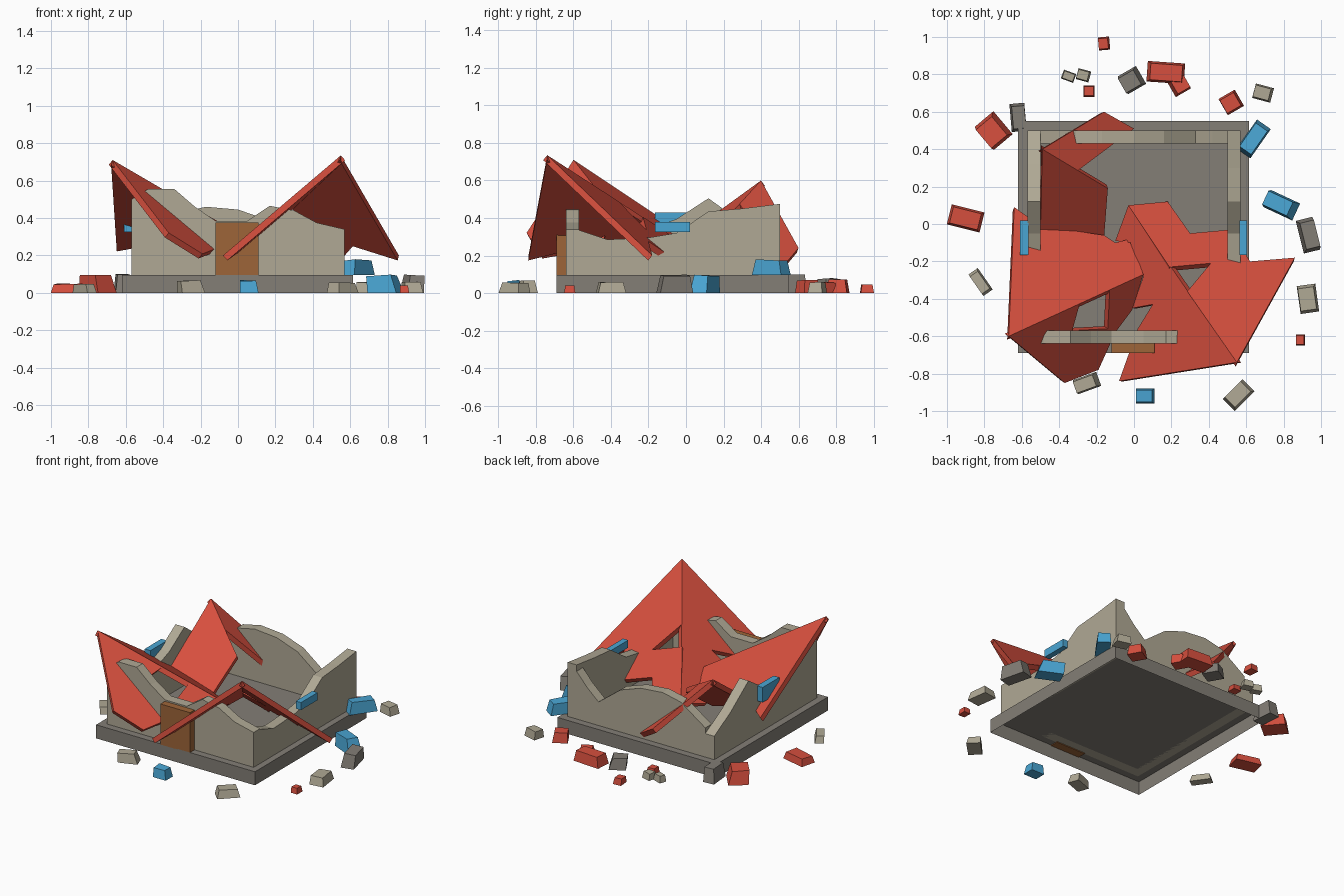
import bpy, bmesh, math, random
from mathutils import Vector, Matrix

random.seed(4)
if "Cube" in bpy.data.objects:
    bpy.data.objects.remove(bpy.data.objects["Cube"], do_unlink=True)


def material(name, *rgb):
    """Flat material from 8-bit display values, stored as linear."""
    colour = [((c / 255 + 0.055) / 1.055) ** 2.4 for c in rgb] + [1]
    mat = bpy.data.materials.new(name)
    mat.use_nodes = True
    mat.diffuse_color = colour
    mat.node_tree.nodes["Principled BSDF"].inputs["Base Color"].default_value = colour
    return mat


RED = material("roof red", 214, 79, 62)
PLASTER = material("plaster beige", 176, 169, 149)
STONE = material("stone grey", 131, 126, 118)
GLASS = material("window blue", 74, 166, 212)
WOOD = material("door brown", 158, 101, 56)


def finish(name, bm, mat):
    bmesh.ops.recalc_face_normals(bm, faces=bm.faces)
    mesh = bpy.data.meshes.new(name)
    bm.to_mesh(mesh)
    bm.free()
    mesh.materials.append(mat)
    obj = bpy.data.objects.new(name, mesh)
    bpy.context.collection.objects.link(obj)
    return obj


def prism(name, outline, offset, mat):
    """Solid swept from a flat outline along an offset vector."""
    bm = bmesh.new()
    near = [bm.verts.new(p) for p in outline]
    far = [bm.verts.new(Vector(p) + Vector(offset)) for p in outline]
    bm.faces.new(near)
    bm.faces.new(far[::-1])
    for i in range(len(near)):
        bm.faces.new((near[i - 1], near[i], far[i], far[i - 1]))
    return finish(name, bm, mat)


def box(name, xs, ys, zs, mat):
    outline = [(xs[0], ys[0], zs[0]), (xs[1], ys[0], zs[0]),
               (xs[1], ys[1], zs[0]), (xs[0], ys[1], zs[0])]
    return prism(name, outline, (0, 0, zs[1] - zs[0]), mat)


def wall(name, axis, start, profile):
    """Broken wall: a ragged top edge running along x or y."""
    a, b = profile[0][0], profile[-1][0]
    points = [(a, FLOOR)] + profile + [(b, FLOOR)]
    if axis == "x":
        return prism(name, [(u, start, z) for u, z in points], (0, THICK, 0), PLASTER)
    return prism(name, [(start, u, z) for u, z in points], (THICK, 0, 0), PLASTER)


def roof_panel(name, anchors, outline):
    """Torn slab lying in the plane of three anchors, outlined in plan."""
    p, q, r = map(Vector, anchors)
    n = (q - p).cross(r - p).normalized()
    if n.z < 0:
        n.negate()
    top = [(x, y, p.z - (n.x * (x - p.x) + n.y * (y - p.y)) / n.z) for x, y in outline]
    return prism(name, top, -n * 0.035, RED)


def rubble(name, mat, pieces):
    """Tapered chunks: x, y, width, depth, height, turn in degrees, base z."""
    for i, (x, y, w, d, h, turn, z) in enumerate(pieces):
        bm = bmesh.new()
        bmesh.ops.create_cube(bm, size=1)
        lean = random.uniform(-0.15, 0.15)
        for v in bm.verts:
            if v.co.z > 0:
                v.co.x = v.co.x * 0.85 + lean
                v.co.y *= 0.8
                v.co.z += random.uniform(-0.12, 0)
        bmesh.ops.scale(bm, vec=(w, d, h), verts=bm.verts)
        bmesh.ops.rotate(bm, matrix=Matrix.Rotation(math.radians(turn), 3, "Z"), verts=bm.verts)
        bmesh.ops.translate(bm, vec=(x, y, z + h / 2), verts=bm.verts)
        finish(f"{name}_{i + 1}", bm, mat)


FLOOR, THICK = 0.095, 0.07

# Foundation, a shell open underneath
base = box("foundation", (-0.62, 0.615), (-0.69, 0.55), (0, FLOOR), STONE)
bm = bmesh.new()
bm.from_mesh(base.data)
under = [f for f in bm.faces if f.normal.z < -0.9]
bmesh.ops.delete(bm, geom=under, context="FACES")
bm.to_mesh(base.data)
bm.free()

# Broken walls
wall("front_wall", "x", -0.64,
     [(-0.57, 0.5), (-0.48, 0.555), (-0.34, 0.555), (-0.23, 0.46), (-0.12, 0.385),
      (0.05, 0.385), (0.17, 0.465), (0.3, 0.44), (0.42, 0.375), (0.57, 0.34)])
wall("back_wall", "x", 0.43,
     [(-0.5, 0.3), (-0.31, 0.43), (-0.17, 0.46), (0, 0.445),
      (0.16, 0.39), (0.33, 0.26), (0.42, 0.34), (0.5, 0.43)])
wall("left_wall", "y", 0.5,
     [(-0.57, 0.335), (-0.42, 0.285), (-0.2, 0.295), (-0.05, 0.32),
      (0.12, 0.435), (0.3, 0.45), (0.5, 0.475)])
wall("right_wall", "y", -0.57,
     [(-0.57, 0.48), (-0.4, 0.38), (-0.2, 0.34), (-0.05, 0.395),
      (0.12, 0.505), (0.32, 0.36), (0.5, 0.26)])

# Door and window remains
box("door", (-0.12, 0.11), (-0.69, -0.63), (0.09, 0.375), WOOD)
box("left_window", (0.565, 0.605), (-0.165, 0.02), (0.325, 0.378), GLASS)
box("right_window", (-0.61, -0.565), (-0.165, 0.02), (0.325, 0.43), GLASS)

# Front left roof corner, two slopes meeting on a hip
peak, foot = (0.55, -0.74, 0.735), (-0.03, 0.1, 0.19)
roof_panel("left_roof_outer", (peak, (0.86, -0.18, 0.2), foot),
           [peak[:2], (0.86, -0.18), (0.62, -0.2), (0.52, -0.03), (0.3, -0.05),
            (0.18, 0.12), foot[:2], (0.19, -0.23), (0.41, -0.21), (0.285, -0.36)])
roof_panel("left_roof_front", (peak, (-0.08, -0.84, 0.2), foot),
           [peak[:2], foot[:2], (-0.1, -0.09), (-0.02, -0.1), (0.05, -0.28),
            (-0.01, -0.45), (0.1, -0.43), (0.02, -0.56), (-0.08, -0.84)])

# Front right roof corner
peak, foot = (-0.67, -0.6, 0.71), (0.05, -0.27, 0.29)
roof_panel("right_roof_back", (peak, foot, (-0.64, 0.09, 0.25)),
           [peak[:2], foot[:2], (-0.02, -0.08), (-0.1, -0.1), (-0.16, -0.06),
            (-0.5, -0.01), (-0.57, 0.04), (-0.64, 0.09)])
roof_panel("right_roof_front", (peak, foot, (-0.18, -0.78, 0.2)),
           [peak[:2], (-0.37, -0.85), (-0.19, -0.78), (-0.1, -0.58), (-0.01, -0.46),
            foot[:2], (-0.13, -0.352), (-0.14, -0.56), (-0.33, -0.57), (-0.29, -0.426)])

# Back right roof corner
peak, foot = (-0.49, 0.4, 0.6), (-0.14, 0.19, 0.37)
roof_panel("back_roof_inner", (peak, foot, (-0.5, -0.04, 0.28)),
           [peak[:2], foot[:2], (-0.16, -0.07), (-0.5, -0.04)])
roof_panel("back_roof_outer", (peak, foot, (-0.16, 0.6, 0.24)),
           [peak[:2], (-0.16, 0.6), (0, 0.51), (-0.3, 0.286)])

# Scattered debris
rubble("roof_chunk", RED, [
    (-0.16, 0.965, 0.06, 0.07, 0.05, 5, 0), (-0.24, 0.71, 0.06, 0.06, 0.04, 0, 0),
    (0.17, 0.81, 0.2, 0.11, 0.08, -4, 0), (0.24, 0.74, 0.09, 0.09, 0.06, 30, 0),
    (0.52, 0.65, 0.1, 0.1, 0.07, 30, 0), (-0.75, 0.5, 0.13, 0.16, 0.1, 40, 0),
    (-0.9, 0.03, 0.18, 0.11, 0.05, -14, 0), (0.89, -0.62, 0.05, 0.06, 0.04, 0, 0)])
rubble("plaster_chunk", PLASTER, [
    (-0.35, 0.79, 0.07, 0.05, 0.05, -20, 0), (-0.27, 0.795, 0.07, 0.06, 0.05, -15, 0),
    (0.69, 0.7, 0.1, 0.08, 0.06, -15, 0), (-0.82, -0.31, 0.06, 0.14, 0.05, 35, 0),
    (0.93, -0.4, 0.1, 0.15, 0.06, 8, 0), (-0.25, -0.85, 0.13, 0.08, 0.07, 20, 0),
    (0.56, -0.915, 0.09, 0.15, 0.06, -45, 0)])
rubble("stone_chunk", STONE, [
    (-0.62, 0.57, 0.08, 0.15, 0.1, 5, 0), (-0.01, 0.77, 0.11, 0.11, 0.08, 30, 0),
    (0.93, -0.06, 0.09, 0.18, 0.1, 14, 0)])
rubble("glass_chunk", GLASS, [
    (0.64, 0.455, 0.09, 0.19, 0.085, -35, 0.095), (0.79, 0.1, 0.17, 0.1, 0.1, -25, 0),
    (0.06, -0.92, 0.1, 0.08, 0.07, 0, 0)])
